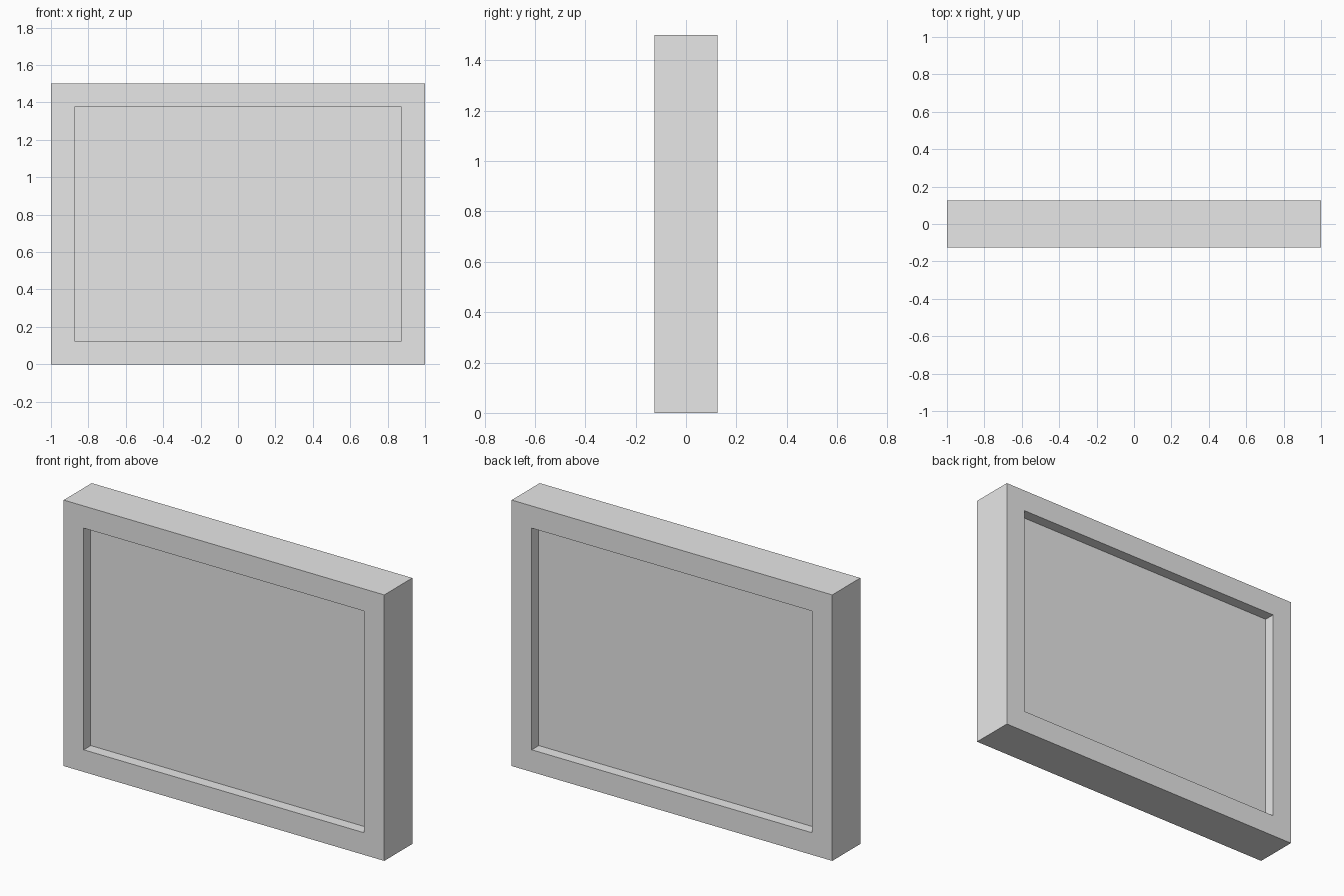
import bpy
import bmesh
from mathutils import Matrix

cube = bpy.data.objects.get("Cube")
if cube:
    bpy.data.objects.remove(cube, do_unlink=True)

WIDTH, DEPTH, HEIGHT = 2.0, 0.25, 1.5
BORDER, RECESS = 0.125, 0.0625

# Plain grey material
grey = bpy.data.materials.new("light_grey")
grey.use_nodes = True
colour = (0.8, 0.8, 0.8, 1.0)
grey.diffuse_color = colour
grey.node_tree.nodes["Principled BSDF"].inputs["Base Color"].default_value = colour

# Solid slab standing on the ground
bm = bmesh.new()
bmesh.ops.create_cube(
    bm, size=1.0,
    matrix=Matrix.Translation((0, 0, HEIGHT / 2)) @ Matrix.Diagonal((WIDTH, DEPTH, HEIGHT, 1)))
bm.normal_update()

# Border and straight-walled recess on the front and the back
panels = [f for f in bm.faces if abs(f.normal.y) > 0.9]
for panel in panels:
    inward = -panel.normal.copy()
    bmesh.ops.inset_individual(bm, faces=[panel], thickness=BORDER, use_even_offset=True)
    sunk = bmesh.ops.extrude_discrete_faces(bm, faces=[panel])["faces"]
    bmesh.ops.translate(bm, verts=sunk[0].verts[:], vec=inward * RECESS)

bmesh.ops.recalc_face_normals(bm, faces=bm.faces[:])
mesh = bpy.data.meshes.new("framed_panel")
bm.to_mesh(mesh)
bm.free()
mesh.materials.append(grey)
bpy.context.collection.objects.link(bpy.data.objects.new("framed_panel", mesh))
